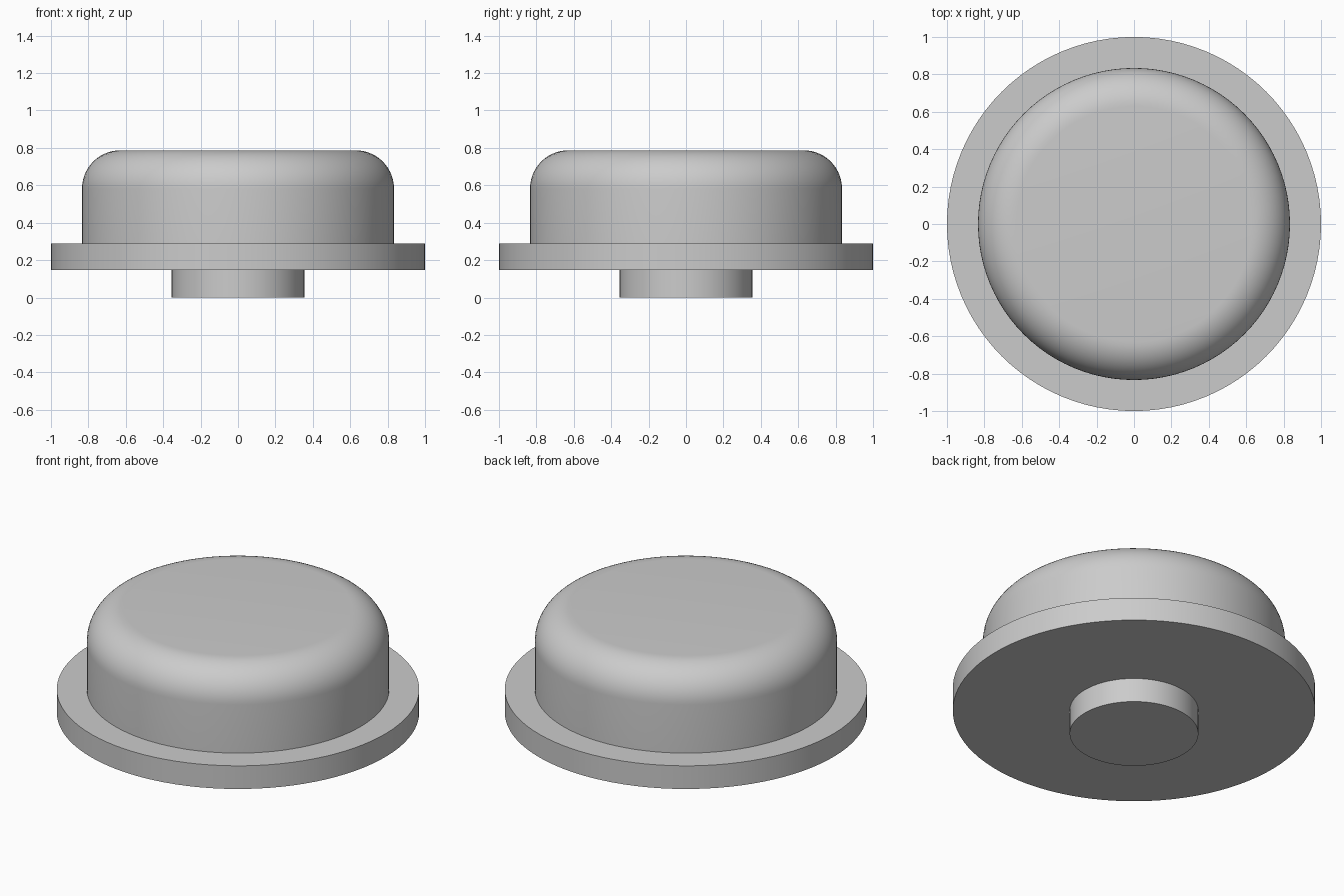
import bpy, bmesh, math

if "Cube" in bpy.data.objects:
    bpy.data.objects.remove(bpy.data.objects["Cube"])

SEGMENTS = 96

grey = bpy.data.materials.new("plain_grey")
grey.diffuse_color = (0.6, 0.6, 0.6, 1.0)
grey.use_nodes = True
grey.node_tree.nodes["Principled BSDF"].inputs["Base Color"].default_value = grey.diffuse_color


def lathe(name, profile):
    """Revolve (radius, height) points about z and cap both ends."""
    bm = bmesh.new()
    rings = []
    for r, z in profile:
        rings.append([bm.verts.new((r * math.cos(2 * math.pi * i / SEGMENTS),
                                    r * math.sin(2 * math.pi * i / SEGMENTS), z))
                      for i in range(SEGMENTS)])
    for low, high in zip(rings, rings[1:]):
        for i in range(SEGMENTS):
            j = (i + 1) % SEGMENTS
            bm.faces.new((low[i], low[j], high[j], high[i]))
    bm.faces.new(rings[0][::-1])
    bm.faces.new(rings[-1])
    mesh = bpy.data.meshes.new(name)
    bm.to_mesh(mesh)
    bm.free()
    mesh.materials.append(grey)
    obj = bpy.data.objects.new(name, mesh)
    bpy.context.collection.objects.link(obj)
    bpy.ops.object.select_all(action='DESELECT')
    obj.select_set(True)
    bpy.context.view_layer.objects.active = obj
    bpy.ops.object.shade_smooth_by_angle(angle=math.radians(30))
    return obj


# Short round stem underneath
lathe("stem", [(0.355, 0.0), (0.355, 0.15)])

# Wide flat flange
lathe("flange", [(1.0, 0.147), (1.0, 0.288)])

# Button cap with a rounded upper edge
CAP_R, CAP_TOP, FILLET, STEPS = 0.834, 0.787, 0.205, 14
arc = [(CAP_R - FILLET + FILLET * math.cos(math.pi / 2 * k / STEPS),
        CAP_TOP - FILLET + FILLET * math.sin(math.pi / 2 * k / STEPS))
       for k in range(STEPS + 1)]
lathe("button_cap", [(CAP_R, 0.288)] + arc)
